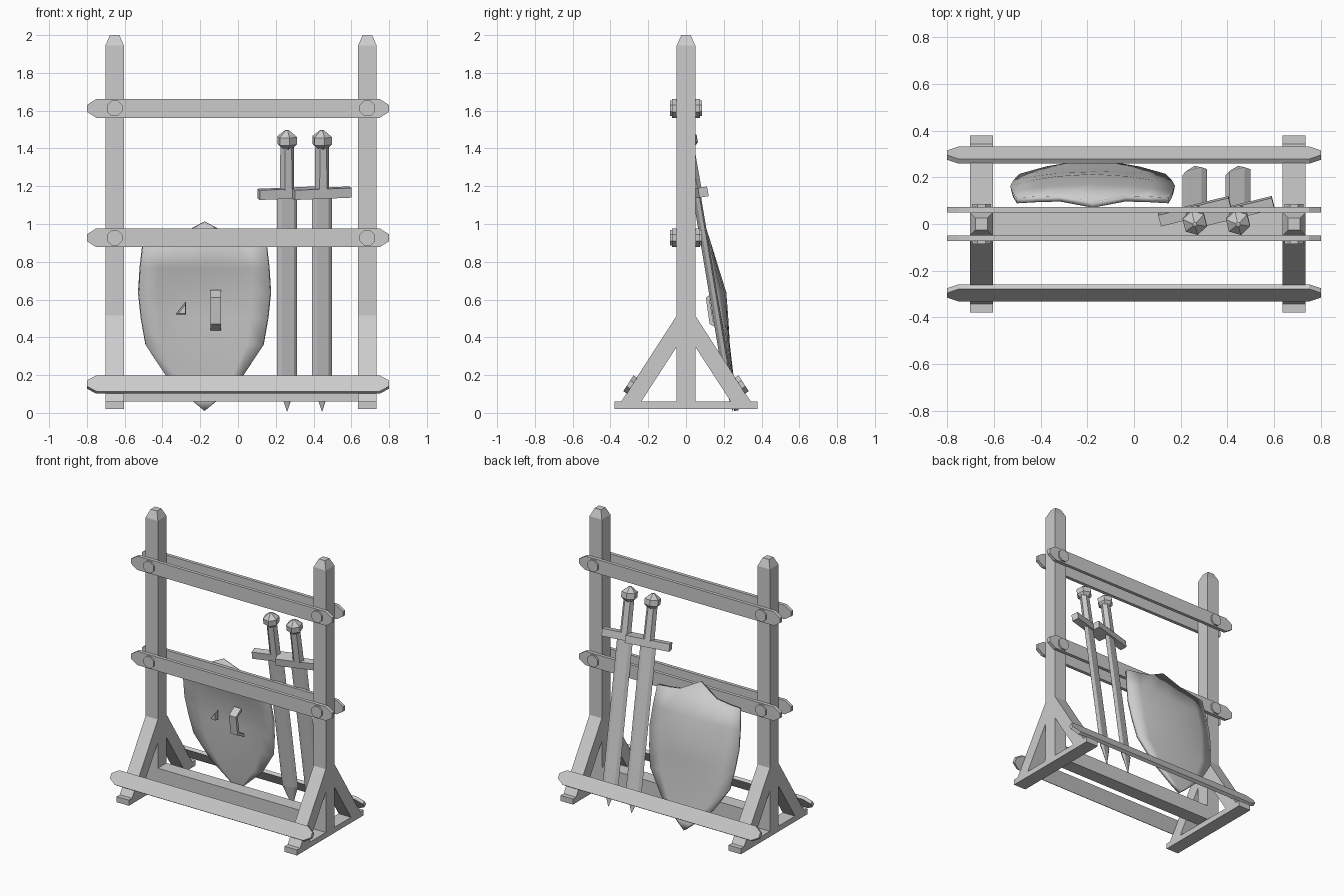
import bpy, bmesh
from math import radians, cos, sin, pi
from mathutils import Matrix, Vector

if "Cube" in bpy.data.objects:
    bpy.data.objects.remove(bpy.data.objects["Cube"])


def finish(name, bm, mat=None):
    bmesh.ops.recalc_face_normals(bm, faces=bm.faces)
    me = bpy.data.meshes.new(name)
    bm.to_mesh(me)
    bm.free()
    ob = bpy.data.objects.new(name, me)
    bpy.context.collection.objects.link(ob)
    if mat is not None:
        ob.matrix_world = mat
    return ob


def loft(name, rings, mat=None):
    """Skin a list of equal-length rings of 3D points and cap both ends."""
    bm = bmesh.new()
    vs = [[bm.verts.new(p) for p in r] for r in rings]
    n = len(vs[0])
    for a, b in zip(vs, vs[1:]):
        for i in range(n):
            bm.faces.new((a[i], a[(i + 1) % n], b[(i + 1) % n], b[i]))
    bm.faces.new(vs[0][::-1])
    bm.faces.new(vs[-1])
    return finish(name, bm, mat)


def square(h, z):
    return [(-h, -h, z), (h, -h, z), (h, h, z), (-h, h, z)]


def box(name, x0, x1, y0, y1, z0, z1, mat=None):
    return loft(name, [[(x0, y0, z), (x1, y0, z), (x1, y1, z), (x0, y1, z)] for z in (z0, z1)], mat)


def ngon(r, n, z, sy=1, turn=0.5):
    return [(r * cos(2 * pi * (i + turn) / n), sy * r * sin(2 * pi * (i + turn) / n), z) for i in range(n)]


def plank(name, y, z, tilt=0):
    """Board along x with blunt pointed ends."""
    prof = [(-.8, -.018), (-.75, -.05), (.75, -.05), (.8, -.018),
            (.8, .018), (.75, .05), (-.75, .05), (-.8, .018)]
    m = Matrix.Translation((0, y, z)) @ Matrix.Rotation(radians(tilt), 4, 'X')
    loft(name, [[(a, d, b) for a, b in prof] for d in (-.012, .012)], m)


POSTS = {"left": -.653, "right": .685}
W = .049

# Posts, feet and braces
for side, px in POSTS.items():
    loft(f"{side}_post", [square(W, .06), square(W, 1.945), square(.025, 2.0)],
         Matrix.Translation((px, 0, 0)))
    box(f"{side}_foot", px - W, px + W, -.378, .378, .02, .06)
    for s, end in ((-1, "front"), (1, "back")):
        prof = [(.049, .515), (.343, .06), (.237, .06), (.049, .35)]
        loft(f"{side}_{end}_brace", [[(px + dx, s * y, z) for y, z in prof] for dx in (-W, W)])

# Bottom beam between the posts
box("bottom_beam", POSTS["left"] + W, POSTS["right"] - W, -.05, .05, .06, .165)

# Paired rails with octagonal bolts, and tilted lower rails on the braces
for s, end in ((-1, "front"), (1, "back")):
    for level, z in (("upper", 1.612), ("middle", .927)):
        plank(f"{level}_{end}_rail", s * .061, z)
        for side, px in POSTS.items():
            m = Matrix.Translation((px, s * .06, z)) @ Matrix.Rotation(s * -pi / 2, 4, 'X')
            loft(f"{level}_{end}_{side}_bolt", [ngon(.044, 8, 0), ngon(.044, 8, .025)], m)
    plank(f"lower_{end}_rail", s * .295, .15, s * 32.7)


# Shield: domed grid leaning back, thickened
def shield_y(z, bulge=0.0):
    return .082 + .185 * (1.01 - z) + .05 * bulge


SX = -.177
US = (-1, -.72, -.43, 0, .43, .72, 1)
# rows: half width, height, dome amount
ROWS = [(.326, .91, .3), (.342, .77, .65), (.35, .635, 1), (.336, .5, .7),
        (.312, .36, .35), (.2, .19, .12), (.065, .065, .02)]
TOP = {1: .91, .72: .92, .43: .935, 0: 1.01}
bm = bmesh.new()
grid = []
for k, (hw, z, f) in enumerate(ROWS):
    row = []
    for u in US:
        zz = TOP[abs(u)] if k == 0 else z
        g = 0 if (k == 0 and u == 0) else f * (1 - u * u)
        row.append(bm.verts.new((SX + u * hw, shield_y(zz, g), zz)))
    grid.append(row)
for a, b in zip(grid, grid[1:]):
    for i in range(len(US) - 1):
        bm.faces.new((a[i], a[i + 1], b[i + 1], b[i]))
tip = bm.verts.new((SX, shield_y(.012), .012))
for i in range(len(US) - 1):
    bm.faces.new((grid[-1][i], grid[-1][i + 1], tip))
shield = finish("shield", bm)
sol = shield.modifiers.new("thickness", 'SOLIDIFY')
sol.thickness = .025
sol.offset = 0
bpy.context.view_layer.objects.active = shield
shield.select_set(True)
bpy.ops.object.shade_smooth_by_angle(angle=radians(35))

# Shield grip: bracket arched off the inner face, plus the small strap end
hx = -.118
outer = [(.165, .65), (.105, .61), (.125, .47), (.2, .435)]
inner = [(.2, .455), (.145, .48), (.125, .6), (.17, .63)]
loft("shield_grip", [[(hx + d, y, z) for y, z in outer + inner] for d in (-.028, .028)])
loft("shield_strap", [[(-.33, .165, .52), (-.275, .165, .52), (-.275, .165, .59)],
                      [(-.315, .14, .527), (-.278, .135, .525), (-.278, .135, .575)]])

# Swords leaning on the rails
for label, sx in (("left", .26), ("right", .445)):
    m = (Matrix.Translation((sx, .248, .008)) @ Matrix.Rotation(radians(9.5), 4, 'X')
         @ Matrix.Rotation(radians(14), 4, 'Z'))

    def blade(w, t, z):
        return [(-w, 0, z), (-w * .6, -t, z), (w * .6, -t, z), (w, 0, z), (w * .6, t, z), (-w * .6, t, z)]

    loft(f"{label}_sword_blade", [blade(.001, .001, 0), blade(.055, .014, .16), blade(.055, .014, 1.15)], m)
    box(f"{label}_sword_guard", -.155, .155, -.025, .025, 1.145, 1.197, m)
    loft(f"{label}_sword_grip", [ngon(.039, 6, 1.19, .8, 0), ngon(.037, 6, 1.43, .8, 0)], m)
    loft(f"{label}_sword_pommel", [ngon(.024, 6, 1.408, 1), ngon(.054, 6, 1.435, 1),
                                   ngon(.054, 6, 1.475, 1), ngon(.01, 6, 1.51, 1)], m)
